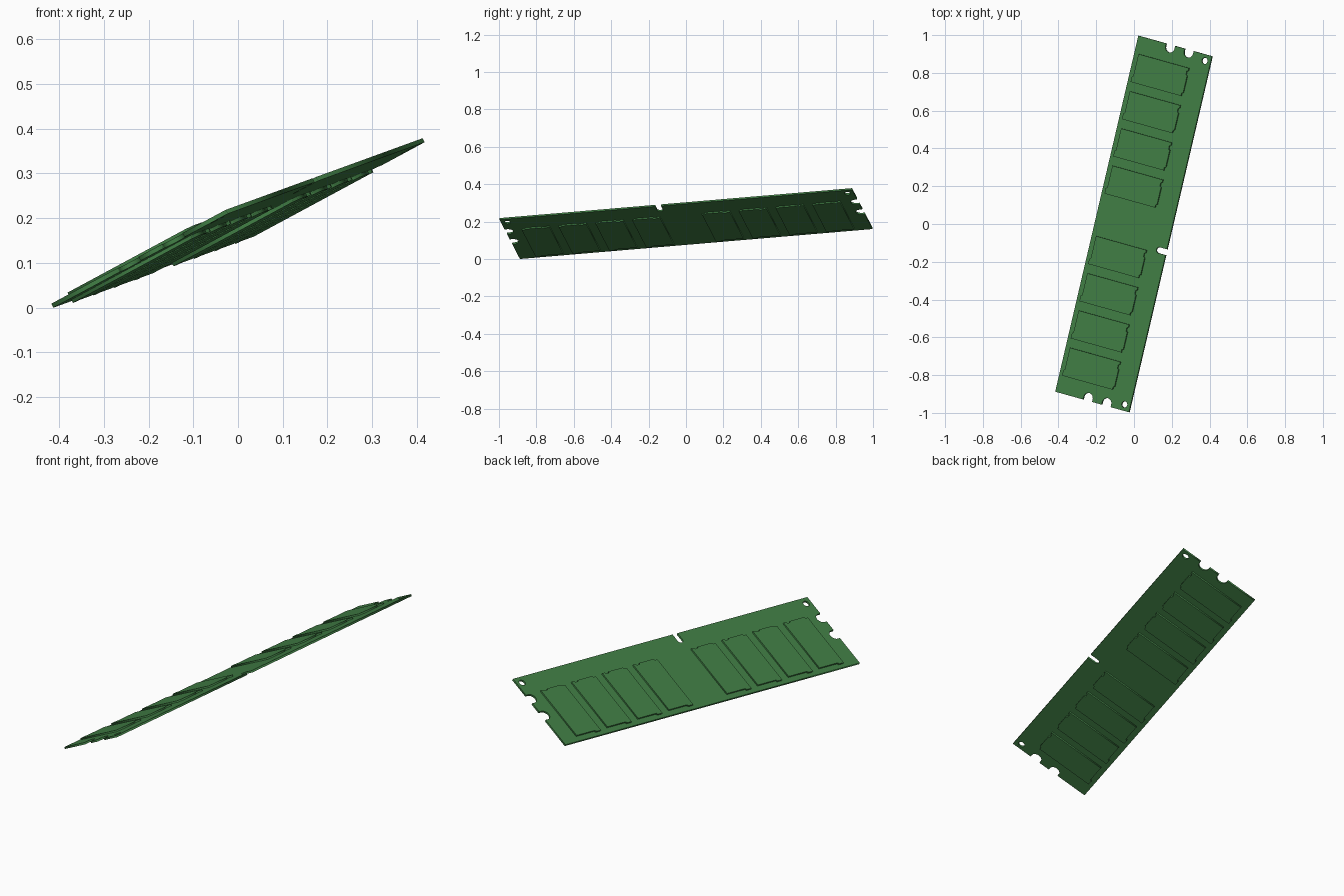
import bpy
from math import sin, cos, pi
from mathutils import Vector, Matrix

if "Cube" in bpy.data.objects:
    bpy.data.objects.remove(bpy.data.objects["Cube"])

L, W = 0.971, 0.228          # half length, half width of the board
HALF_T, CHIP_H = 0.005, 0.013  # half board thickness, chip face height

mat = bpy.data.materials.new("board_green")
mat.diffuse_color = (0.053, 0.212, 0.06, 1)
mat.use_nodes = True
mat.node_tree.nodes["Principled BSDF"].inputs["Base Color"].default_value = mat.diffuse_color

# Tilted frame: X along the board, Y across it, Z out of the upper face
u = Vector((0.44, 1.885, 0.16)).normalized()
v = Vector((-0.39, 0.11, -0.21))
v = (v - u * v.dot(u)).normalized()
frame = Matrix((u, v, u.cross(v))).transposed().to_4x4()


def arc(cx, cy, r, a0, a1, n):
    return [(cx + r * cos(a0 + (a1 - a0) * i / n), cy + r * sin(a0 + (a1 - a0) * i / n))
            for i in range(n + 1)]


def plate(name, loops, z, half):
    """Extrude flat outlines (inner loops become holes) into a solid plate."""
    cu = bpy.data.curves.new(name, 'CURVE')
    cu.dimensions, cu.fill_mode, cu.extrude = '2D', 'BOTH', half
    for pts in loops:
        sp = cu.splines.new('POLY')
        sp.points.add(len(pts) - 1)
        for p, (x, y) in zip(sp.points, pts):
            p.co = (x, y, 0, 1)
        sp.use_cyclic_u = True
    tmp = bpy.data.objects.new(name, cu)
    bpy.context.collection.objects.link(tmp)
    me = bpy.data.meshes.new_from_object(tmp.evaluated_get(bpy.context.evaluated_depsgraph_get()))
    bpy.data.objects.remove(tmp)
    me.transform(frame @ Matrix.Translation((0, 0, z)))
    me.materials.clear()
    me.materials.append(mat)
    ob = bpy.data.objects.new(name, me)
    bpy.context.collection.objects.link(ob)
    return ob


# Board outline: right end with two round latch notches, mirrored to the left end
right = [(L, -W)]
for y in (-0.087, 0.028):
    right += [(L, y - 0.028)] + arc(L - 0.014, y, 0.028, 1.5 * pi, 0.5 * pi, 14) + [(L, y + 0.028)]
right.append((L, W))
left = [(-x, y) for x, y in reversed(right)]

# Keying slot in the contact edge
kx, kr = -0.098, 0.016
key = [(kx - kr, -W)] + arc(kx, -W + 0.045, kr, pi, 0, 8) + [(kx + kr, -W)]
holes = [arc(sx * 0.937, -0.192, 0.017, 0, 2 * pi * 19 / 20, 19) for sx in (-1, 1)]
parts = [plate("circuit_board", [right + left + key] + holes, 0, HALF_T)]

# Memory chips with small stepped ends, on both faces
chip = [(-0.077, -0.106), (-0.062, -0.106), (-0.057, -0.114), (0.035, -0.114), (0.039, -0.106),
        (0.058, -0.106), (0.062, -0.114), (0.077, -0.114), (0.077, 0.198), (-0.042, 0.198),
        (-0.047, 0.206), (-0.077, 0.206)]
half = (CHIP_H - HALF_T) / 2
for side, sz in (("upper", 1), ("lower", -1)):
    for i, c in enumerate((0.192, 0.395, 0.598, 0.801)):
        for sx in (-1, 1):
            parts.append(plate(f"{side}_memory_chip_{i}", [[(x + sx * c, y) for x, y in chip]],
                               sz * (HALF_T + half), half))

# Stand the module on the ground
low = min(p.co.z for o in parts for p in o.data.vertices)
for o in parts:
    o.location.z = -low
